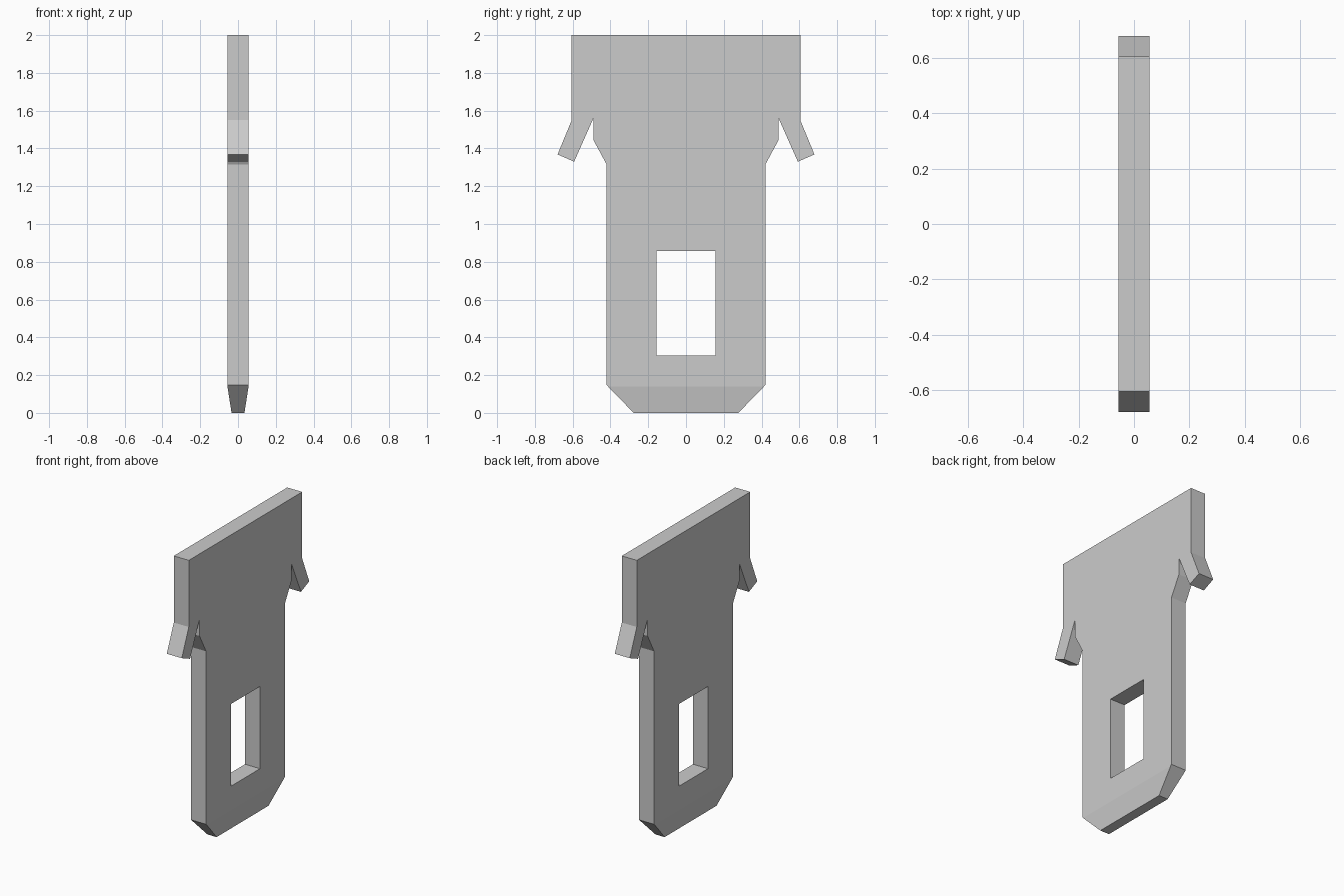
import bpy, bmesh

if "Cube" in bpy.data.objects:
    bpy.data.objects.remove(bpy.data.objects["Cube"])

HALF_T, TIP_T, TAPER_Z = 0.056, 0.034, 0.14

# Half outline of the blade (y, z), top to bottom, including the spring barb
half = [(0.605, 2.0), (0.605, 1.55), (0.68, 1.368), (0.592, 1.33), (0.491, 1.558),
        (0.491, 1.446), (0.42, 1.315), (0.42, 0.147), (0.277, 0.0)]
outline = half + [(-y, z) for y, z in reversed(half)]
window = [(-0.155, 0.303), (0.155, 0.303), (0.155, 0.858), (-0.155, 0.858)]

bm = bmesh.new()


def add_loop(points):
    vs = [bm.verts.new((-HALF_T, y, z)) for y, z in points]
    return [bm.edges.new((vs[i - 1], vs[i])) for i in range(len(vs))]


# Flat plate with a rectangular window, extruded to thickness
edges = add_loop(outline) + add_loop(window)
bmesh.ops.triangle_fill(bm, edges=edges, use_beauty=True)
ext = bmesh.ops.extrude_face_region(bm, geom=bm.faces[:], use_keep_orig=True)
new_verts = [g for g in ext["geom"] if isinstance(g, bmesh.types.BMVert)]
bmesh.ops.translate(bm, verts=new_verts, vec=(2 * HALF_T, 0, 0))

# Tapered insertion tip
bmesh.ops.bisect_plane(bm, geom=bm.verts[:] + bm.edges[:] + bm.faces[:],
                       plane_co=(0, 0, TAPER_Z), plane_no=(0, 0, 1))
for v in bm.verts:
    if v.co.z < 0.001:
        v.co.x *= TIP_T / HALF_T

bmesh.ops.recalc_face_normals(bm, faces=bm.faces[:])
mesh = bpy.data.meshes.new("terminal_blade")
bm.to_mesh(mesh)
bm.free()
blade = bpy.data.objects.new("terminal_blade", mesh)
bpy.context.collection.objects.link(blade)
